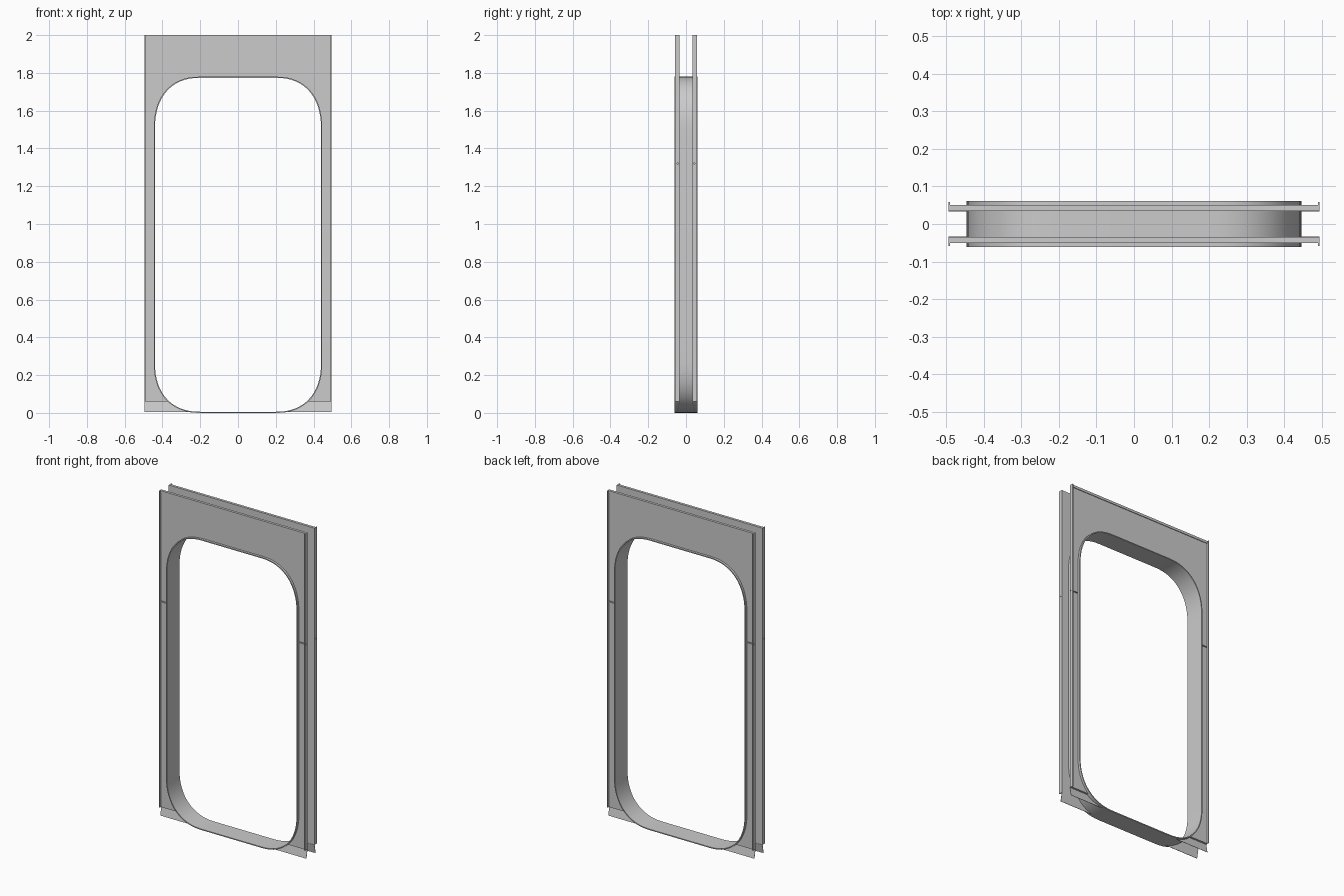
import bpy, bmesh, math

cube = bpy.data.objects.get("Cube")
if cube:
    bpy.data.objects.remove(cube, do_unlink=True)

grey = bpy.data.materials.new("light_grey")
grey.use_nodes = True
colour = (0.6, 0.6, 0.6, 1)
grey.diffuse_color = colour
grey.node_tree.nodes["Principled BSDF"].inputs["Base Color"].default_value = colour

HALF_W, TOP = 0.495, 2.0
OPEN_W, OPEN_TOP = 0.446, 1.78
CORNER_X, CORNER_TOP, CORNER_LOW = 0.2, 1.5, 0.27
SILL = 0.06
INNER, OUTER, LIP = 0.035, 0.047, 0.059
POWER = 2 / 2.3


def finish(bm, name, smooth=False):
    bmesh.ops.recalc_face_normals(bm, faces=bm.faces)
    mesh = bpy.data.meshes.new(name)
    bm.to_mesh(mesh)
    bm.free()
    mesh.materials.append(grey)
    obj = bpy.data.objects.new(name, mesh)
    bpy.context.scene.collection.objects.link(obj)
    if smooth:
        bpy.ops.object.select_all(action="DESELECT")
        obj.select_set(True)
        bpy.context.view_layer.objects.active = obj
        bpy.ops.object.shade_smooth_by_angle(angle=math.radians(35))
    return obj


def opening(inset=0.0, steps=16):
    """Right half of the rounded opening, from bottom to top."""
    pts = []
    for centre, radius, start in ((CORNER_LOW, CORNER_LOW, -90),
                                  (CORNER_TOP, OPEN_TOP - CORNER_TOP, 0)):
        for i in range(steps + 1):
            a = math.radians(start + 90 * i / steps)
            c, s = abs(math.cos(a)) ** POWER, abs(math.sin(a)) ** POWER
            pts.append((CORNER_X + (OPEN_W - CORNER_X - inset) * c,
                        centre + math.copysign(s, start + 1) * (radius - inset)))
    return pts


def half_width(z):
    pts = opening()
    for (xa, za), (xb, zb) in zip(pts, pts[1:]):
        if za <= z <= zb and zb > za:
            return xa + (xb - xa) * (z - za) / (zb - za)
    return CORNER_X


def inner_edge(z0, z1):
    mid = [p for p in opening() if z0 + 0.001 < p[1] < z1 - 0.001]
    return [(half_width(z0), z0)] + mid + [(half_width(z1), z1)]


def prism(name, outline, near, far):
    """Outline in x and z, with depth given by two functions of z."""
    bm = bmesh.new()
    a = [bm.verts.new((x, near(z), z)) for x, z in outline]
    b = [bm.verts.new((x, far(z), z)) for x, z in outline]
    bm.faces.new(a)
    bm.faces.new(b[::-1])
    for i in range(len(a)):
        j = (i + 1) % len(a)
        bm.faces.new((a[i], a[j], b[j], b[i]))
    return finish(bm, name)


def box(name, x0, x1, y0, y1, z0, z1):
    prism(name, [(x0, z0), (x1, z0), (x1, z1), (x0, z1)],
          lambda z: y0, lambda z: y1)


# Liner running through both panels
bm = bmesh.new()
loops = []
for inset, y in ((0, -0.061), (0, 0.061), (0.006, 0.061), (0.006, -0.061)):
    half = opening(inset)
    ring = half + [(-x, z) for x, z in reversed(half)]
    loops.append([bm.verts.new((x, y, z)) for x, z in ring])
for k, loop in enumerate(loops):
    following = loops[(k + 1) % 4]
    for i in range(len(loop)):
        j = (i + 1) % len(loop)
        bm.faces.new((loop[i], loop[j], following[j], following[i]))
finish(bm, "opening_liner", smooth=True)

# Front and back panels, built in sections with a shallow joint in each leg
sections = (("lower_leg", SILL, 1.0, OUTER), ("middle_leg", 1.0, 1.317, OUTER),
            ("leg_joint", 1.317, 1.323, 0.04), ("upper_leg", 1.323, 1.675, OUTER))
for face, d in (("front", -1), ("back", 1)):
    arch = inner_edge(1.675, OPEN_TOP)
    header = arch + [(-x, z) for x, z in reversed(arch)]
    header += [(-HALF_W, 1.675), (-HALF_W, TOP), (HALF_W, TOP), (HALF_W, 1.675)]
    prism(face + "_header", header, lambda z: d * INNER, lambda z: d * OUTER)
    box(face + "_top_lip", -HALF_W, HALF_W, d * OUTER, d * 0.051, 1.985, TOP)

    for side, s in (("left", 1), ("right", -1)):
        tag = face + "_" + side + "_"
        for part, z0, z1, depth in sections:
            edge = inner_edge(z0, z1) + [(HALF_W, z1), (HALF_W, z0)]
            prism(tag + part, [(s * x, z) for x, z in edge],
                  lambda z: d * INNER, lambda z: d * depth)
        # Raised lip along the outer edge
        box(tag + "edge_lip", s * (HALF_W - 0.005), s * HALF_W,
            d * OUTER, d * LIP, SILL, TOP)

        # Thin skirt sloping outwards below the leg
        skirt = inner_edge(0.006, SILL) + [(HALF_W, SILL), (HALF_W, 0.006)]

        def slope(z):
            return d * (OUTER - (OUTER - INNER) * z / SILL)
        prism(tag + "skirt", [(s * x, z) for x, z in skirt],
              slope, lambda z: slope(z) - d * 0.002)
